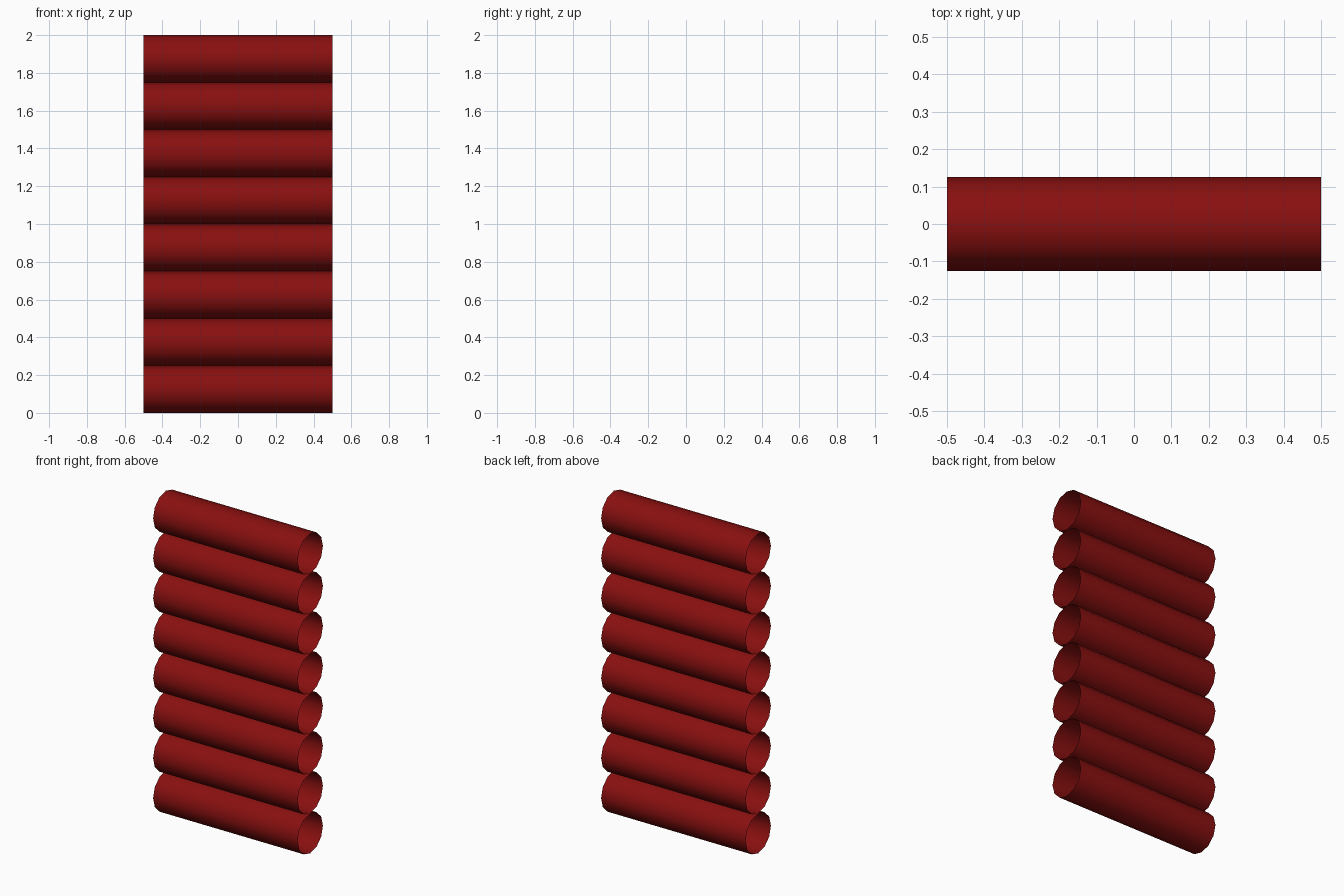
import bpy, math

if "Cube" in bpy.data.objects:
    bpy.data.objects.remove(bpy.data.objects["Cube"])

COUNT, RADIUS, LENGTH = 8, 0.125, 1.0

red = bpy.data.materials.new("dark red")
red.diffuse_color = (0.25, 0.005, 0.005, 1)
red.use_nodes = True
red.node_tree.nodes["Principled BSDF"].inputs["Base Color"].default_value = red.diffuse_color

# Stack of open-ended tubes lying along x
for i in range(COUNT):
    bpy.ops.mesh.primitive_cylinder_add(
        vertices=12, radius=RADIUS, depth=LENGTH, end_fill_type='NOTHING',
        location=(0, 0, RADIUS * (2 * i + 1)), rotation=(0, math.pi / 2, 0))
    tube = bpy.context.object
    tube.name = f"tube_{i + 1}"
    tube.data.materials.append(red)
    bpy.ops.object.shade_smooth_by_angle(angle=math.radians(40))
